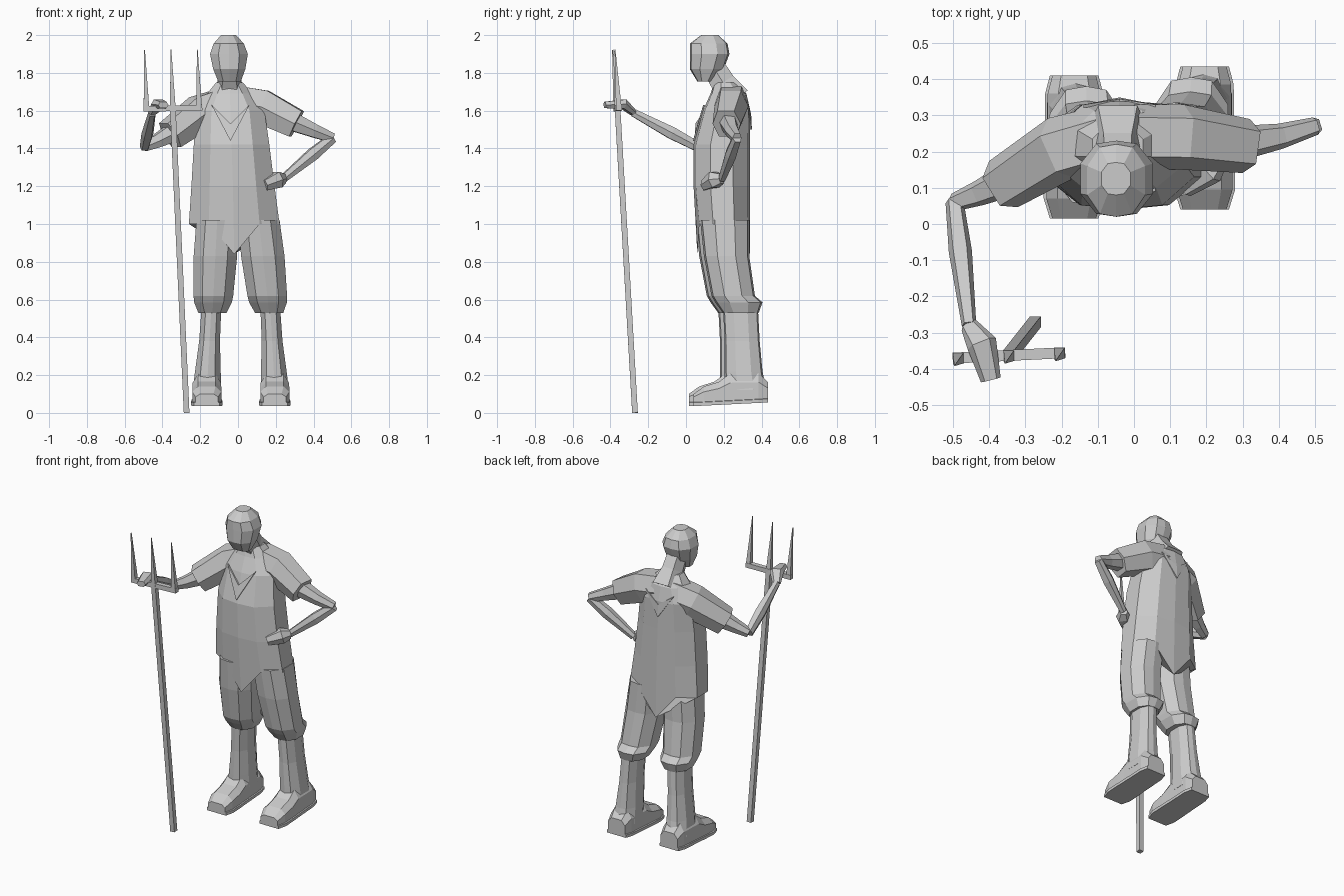
import bpy
import bmesh
from mathutils import Vector

if "Cube" in bpy.data.objects:
    bpy.data.objects.remove(bpy.data.objects["Cube"], do_unlink=True)

plain_color = (0.6, 0.6, 0.6, 1)
plain_grey = bpy.data.materials.new("plain_grey")
plain_grey.use_nodes = True
plain_grey.diffuse_color = plain_color
shader = plain_grey.node_tree.nodes["Principled BSDF"]
shader.inputs["Base Color"].default_value = plain_color


def make_object(name, bm):
    bmesh.ops.recalc_face_normals(bm, faces=bm.faces)
    mesh = bpy.data.meshes.new(name)
    bm.to_mesh(mesh)
    bm.free()
    mesh.materials.append(plain_grey)
    obj = bpy.data.objects.new(name, mesh)
    bpy.context.collection.objects.link(obj)


def loft(name, rings):
    """Skin a list of equal-length point rings and cap both ends."""
    bm = bmesh.new()
    loops = [[bm.verts.new(point) for point in ring] for ring in rings]
    for low, high in zip(loops, loops[1:]):
        for i in range(len(low)):
            bm.faces.new((low[i - 1], low[i], high[i], high[i - 1]))
    bm.faces.new(loops[0])
    bm.faces.new(loops[-1])
    make_object(name, bm)


def outline(center, half, front, back, z, dip):
    """Chamfered rectangle with a ridge point on its front and back."""
    inner = half * 0.56
    third = (back - front) * 0.3
    ridge = (back - front) * 0.04
    right_side = [(-inner, back - ridge), (-half, back - third),
                  (-half, front + third), (-inner, front + ridge)]
    left_side = [(-x, y) for x, y in reversed(right_side)]
    ring = [(0, front)] + left_side + [(0, back)] + right_side
    return [(center + x, y, z if x else z - dip) for x, y in ring]


def stack(name, low_x, high_x, levels, dip=0):
    """Loft of levels (z, half width, front, back); dip lowers the first ridge."""
    bottom, top = levels[0][0], levels[-1][0]
    rings = []
    for z, half, front, back in levels:
        center = low_x + (high_x - low_x) * (z - bottom) / (top - bottom)
        rings.append(outline(center, half, front, back, z, dip if z == bottom else 0))
    loft(name, rings)


SQUARE = [(-1, -1), (1, -1), (1, 1), (-1, 1)]
HEXAGON = [(-1, 0), (-0.6, -1), (0.6, -1), (1, 0), (0.6, 1), (-0.6, 1)]


def tube(name, path, radii, section=HEXAGON, flat=1):
    """Sweep a section along a path with one radius for each point."""
    rings = []
    for i, (point, radius) in enumerate(zip(path, radii)):
        ahead = path[min(i + 1, len(path) - 1)]
        behind = path[max(i - 1, 0)]
        along = (ahead - behind).normalized()
        guide = Vector((0, 1, 0)) if abs(along.z) > 0.9 else Vector((0, 0, 1))
        side = along.cross(guide).normalized()
        up = side.cross(along) * flat
        rings.append([point + (side * x + up * y) * radius for x, y in section])
    loft(name, rings)


# Torso with its pointed crotch, then neck and head
stack("torso", -0.02, -0.045, [
    (1, 0.24, 0.06, 0.34),
    (1.2, 0.22, 0.04, 0.34),
    (1.42, 0.2, 0.04, 0.34),
    (1.6, 0.18, 0.09, 0.34),
    (1.69, 0.12, 0.13, 0.32),
    (1.75, 0.07, 0.15, 0.27)], dip=0.16)
neck_base = Vector((-0.045, 0.25, 1.66))
neck_top = Vector((-0.045, 0.14, 1.84))
tube("neck", [neck_base, neck_base.lerp(neck_top, 0.5), neck_top], [0.09, 0.065, 0.06])
stack("head", -0.045, -0.05, [
    (1.755, 0.06, 0.06, 0.14),
    (1.82, 0.085, 0.02, 0.2),
    (1.9, 0.1, 0.02, 0.23),
    (1.955, 0.08, 0.02, 0.22),
    (2, 0.04, 0.08, 0.17)])


# Pointed collar plates on the chest and back
def collar(name, tip, notch, corner, push):
    bm = bmesh.new()
    tip_vert, notch_vert = bm.verts.new(tip), bm.verts.new(notch)
    faces = []
    for side in (-1, 1):
        corner_vert = bm.verts.new(Vector((tip[0] + side * 0.1, *corner)))
        faces.append(bm.faces.new((tip_vert, notch_vert, corner_vert)))
    extruded = bmesh.ops.extrude_face_region(bm, geom=faces)["geom"]
    moved = [item for item in extruded if isinstance(item, bmesh.types.BMVert)]
    bmesh.ops.translate(bm, verts=moved, vec=(0, push, 0))
    make_object(name, bm)


collar("front_collar", (-0.04, 0.046, 1.44), (-0.04, 0.07, 1.53), (0.1, 1.63), -0.009)
collar("back_collar", (-0.04, 0.34, 1.5), (-0.04, 0.336, 1.58), (0.32, 1.65), 0.009)


# Sleeves, bare arms and hands
def arm(side, inner, shoulder, cuff, elbow, wrist, knuckles, fingers, grip):
    tube(side + "_sleeve", [inner, shoulder, cuff], [0.09, 0.09, 0.075])
    sleeve_inside = cuff.lerp(shoulder, 0.2)
    tube(side + "_upper_arm", [sleeve_inside, cuff.lerp(elbow, 0.5), elbow],
         [0.05, 0.035, 0.025])
    tube(side + "_forearm", [elbow, elbow.lerp(wrist, 0.4), wrist], [0.025, 0.032, 0.02])
    tube(side + "_hand", [wrist, knuckles, fingers], [0.025, 0.042, 0.028], flat=grip)


arm("left",
    inner=Vector((0, 0.24, 1.64)),
    shoulder=Vector((0.13, 0.24, 1.62)),
    cuff=Vector((0.31, 0.215, 1.53)),
    elbow=Vector((0.5, 0.27, 1.455)),
    wrist=Vector((0.24, 0.19, 1.24)),
    knuckles=Vector((0.21, 0.15, 1.235)),
    fingers=Vector((0.14, 0.1, 1.205)), grip=1)
arm("right",
    inner=Vector((-0.07, 0.24, 1.63)),
    shoulder=Vector((-0.2, 0.21, 1.59)),
    cuff=Vector((-0.36, 0.11, 1.47)),
    elbow=Vector((-0.495, 0.06, 1.41)),
    wrist=Vector((-0.455, -0.28, 1.59)),
    knuckles=Vector((-0.42, -0.33, 1.635)),
    fingers=Vector((-0.395, -0.43, 1.63)), grip=0.6)


# Breeches, boots and soles for each side
def foot(name, center, shift, rows, sole):
    """Loft from toe to heel; rows are (y, half width, top)."""
    rings = []
    for y, half, top in rows:
        ground = 0.034 + y * 0.05
        if sole:
            half, top = half + 0.007, ground + 0.028
        else:
            ground += 0.02
        shoulder = top - (top - ground) * 0.35
        profile = [(half, ground), (half, shoulder), (half * 0.6, top)]
        ring = profile + [(-x, z) for x, z in reversed(profile)]
        rings.append([(center + x, y + shift, z) for x, z in ring])
    loft(name, rings)


def leg(side, sign, ankle, shift):
    def part(name, low_x, high_x, levels):
        moved = [(z, half, front + shift, back + shift) for z, half, front, back in levels]
        stack(side + name, sign * low_x, sign * high_x, moved)

    part("_breeches", ankle - 0.03, 0.11, [
        (0.53, 0.075, 0.19, 0.38),
        (0.585, 0.1, 0.15, 0.4),
        (0.62, 0.105, 0.13, 0.36),
        (0.83, 0.115, 0.09, 0.33),
        (1.02, 0.11, 0.07, 0.33)])
    part("_boot_shaft", ankle, ankle - 0.025, [
        (0.12, 0.075, 0.2, 0.42),
        (0.22, 0.068, 0.2, 0.4),
        (0.38, 0.055, 0.2, 0.385),
        (0.57, 0.052, 0.19, 0.375)])
    rows = [(0.035, 0.06, 0.1), (0.09, 0.077, 0.14), (0.17, 0.077, 0.165),
            (0.23, 0.075, 0.21), (0.38, 0.073, 0.21), (0.43, 0.06, 0.16)]
    foot(side + "_boot_foot", sign * ankle, shift, rows, sole=False)
    foot(side + "_sole", sign * ankle, shift, rows, sole=True)


leg("left", 1, 0.195, 0.005)
leg("right", -1, 0.165, -0.02)

# Three-pronged fork
shaft_foot = Vector((-0.272, -0.27, 0))
bar_right = Vector((-0.5, -0.37, 1.61))
bar_left = Vector((-0.19, -0.355, 1.615))
rod = 0.015
tube("fork_shaft", [shaft_foot, bar_right.lerp(bar_left, 0.5)], [rod, rod], SQUARE)
tube("fork_crossbar", [bar_right, bar_left], [rod, rod], SQUARE)
for name, share in (("right", 0.05), ("middle", 0.5), ("left", 0.95)):
    root = bar_right.lerp(bar_left, share)
    point = root + Vector((-0.01, -0.02, 0.31))
    tube(name + "_tine", [root, point], [rod, 0.002], SQUARE)
